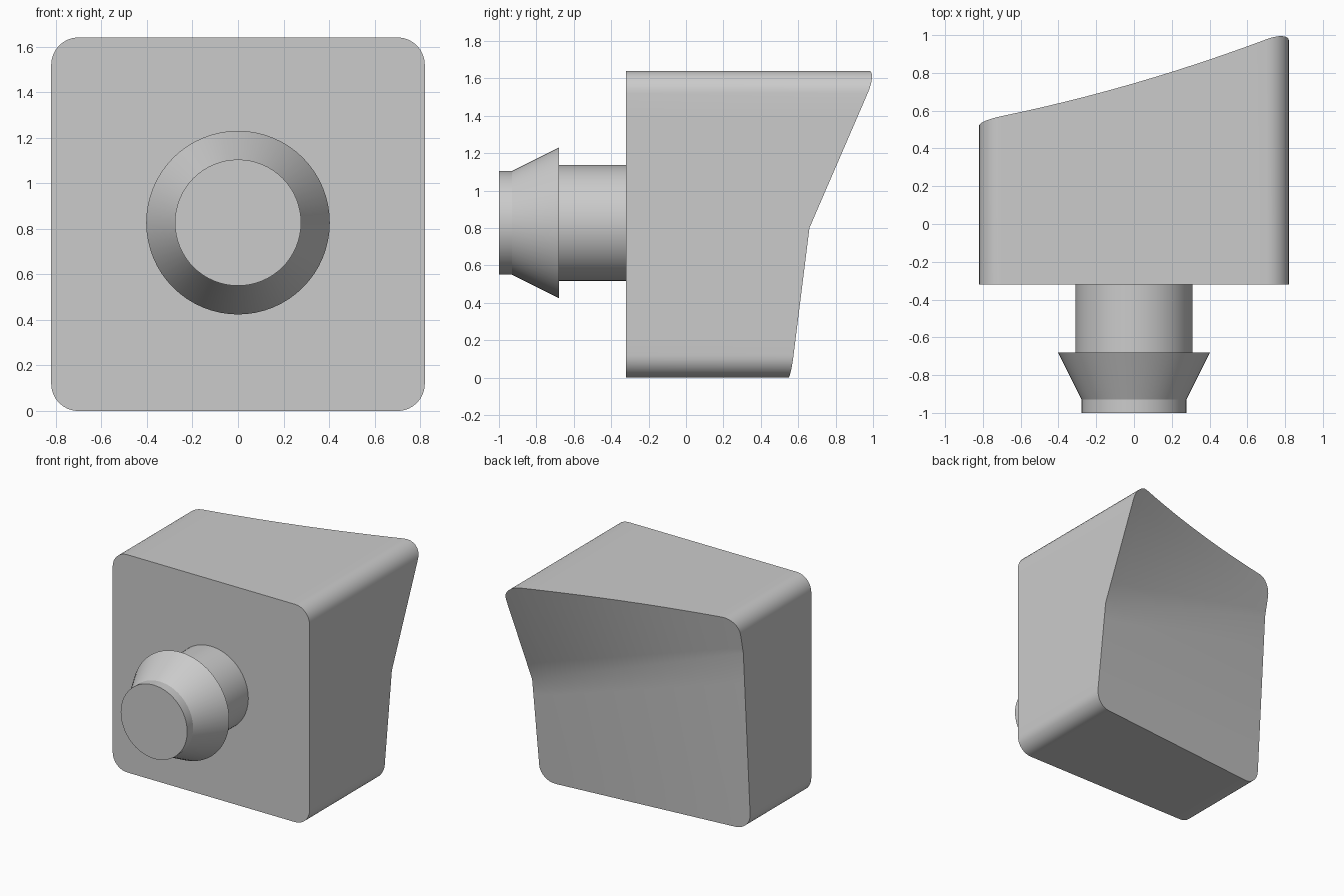
import bpy, bmesh, math

cube = bpy.data.objects.get("Cube")
if cube:
    bpy.data.objects.remove(cube, do_unlink=True)

HALF, RADIUS, FRONT = 0.82, 0.12, -0.32   # block half width, corner radius, front plane
MID = HALF + 0.007                        # stem axis height

grey = bpy.data.materials.new("light_grey")
grey.use_nodes = True
grey.diffuse_color = (0.6, 0.6, 0.6, 1)
grey.node_tree.nodes["Principled BSDF"].inputs["Base Color"].default_value = (0.6, 0.6, 0.6, 1)


def finish(name, bm, angle):
    bmesh.ops.recalc_face_normals(bm, faces=bm.faces)
    mesh = bpy.data.meshes.new(name)
    bm.to_mesh(mesh)
    bm.free()
    mesh.materials.append(grey)
    obj = bpy.data.objects.new(name, mesh)
    bpy.context.collection.objects.link(obj)
    bpy.ops.object.select_all(action="DESELECT")
    obj.select_set(True)
    bpy.context.view_layer.objects.active = obj
    bpy.ops.object.shade_smooth_by_angle(angle=math.radians(angle))
    return obj


# Sculpted back: a gently leaning lower plane and a steeper upper one
def crease_height(x):
    return 0.8 + 0.57 * (HALF - x) / (2 * HALF)


def lower_depth(x, z):
    t = (x + HALF) / (2 * HALF)
    return 0.40 + 0.16 * t + z * (0.065 + 0.06 * t)


def back_depth(x, z):
    zc = crease_height(x)
    if z <= zc:
        return lower_depth(x, z)
    start = lower_depth(x, zc)
    top = 0.745 + 0.29 * x + 0.06 * x * x
    return min(1.0, start + (top - start) * (z - zc) / (2 * HALF - zc))


# Block: columns across a rounded square, each split at the crease
STEPS = 8
core = HALF - RADIUS
arc = [core + RADIUS * math.sin(math.pi / 2 * i / STEPS) for i in range(STEPS + 1)]
xs = [-x for x in reversed(arc)]
xs += [core * (i / 6 - 1) for i in range(1, 12)]
xs += arc
bm = bmesh.new()
front, back = [], []
for x in xs:
    over = max(0, abs(x) - core)
    h = core + math.sqrt(max(0, RADIUS ** 2 - over ** 2))
    low, high, zc = HALF - h, HALF + h, crease_height(x)
    zs = [low + (zc - low) * i / 6 for i in range(6)]
    zs += [zc + (high - zc) * i / 6 for i in range(7)]
    back.append([bm.verts.new((x, back_depth(x, z), z)) for z in zs])
    front.append([bm.verts.new((x, FRONT, z)) for z in zs])


def rim(grid):
    return ([c[0] for c in grid] + grid[-1][1:]
            + [c[-1] for c in reversed(grid[:-1])] + grid[0][-2:0:-1])


for a, b in zip(back, back[1:]):
    for j in range(len(a) - 1):
        bm.faces.new((a[j], a[j + 1], b[j + 1], b[j]))
fr, br = rim(front), rim(back)
for i in range(len(fr)):
    k = (i + 1) % len(fr)
    bm.faces.new((fr[i], fr[k], br[k], br[i]))
bm.faces.new(fr)
bmesh.ops.delete(bm, geom=[v for v in bm.verts if not v.link_faces], context="VERTS")
finish("block", bm, 30)

# Plug: round stem with a barbed, tapered head
profile = [(0.31, FRONT), (0.31, -0.68), (0.403, -0.68), (0.277, -0.93), (0.277, -1.0)]
SIDES = 64
bm = bmesh.new()
rings = []
for r, y in profile:
    rings.append([bm.verts.new((r * math.cos(2 * math.pi * i / SIDES), y,
                                MID + r * math.sin(2 * math.pi * i / SIDES)))
                  for i in range(SIDES)])
for a, b in zip(rings, rings[1:]):
    for i in range(SIDES):
        k = (i + 1) % SIDES
        bm.faces.new((a[i], a[k], b[k], b[i]))
bm.faces.new(rings[0])
bm.faces.new(rings[-1])
finish("plug", bm, 25)
